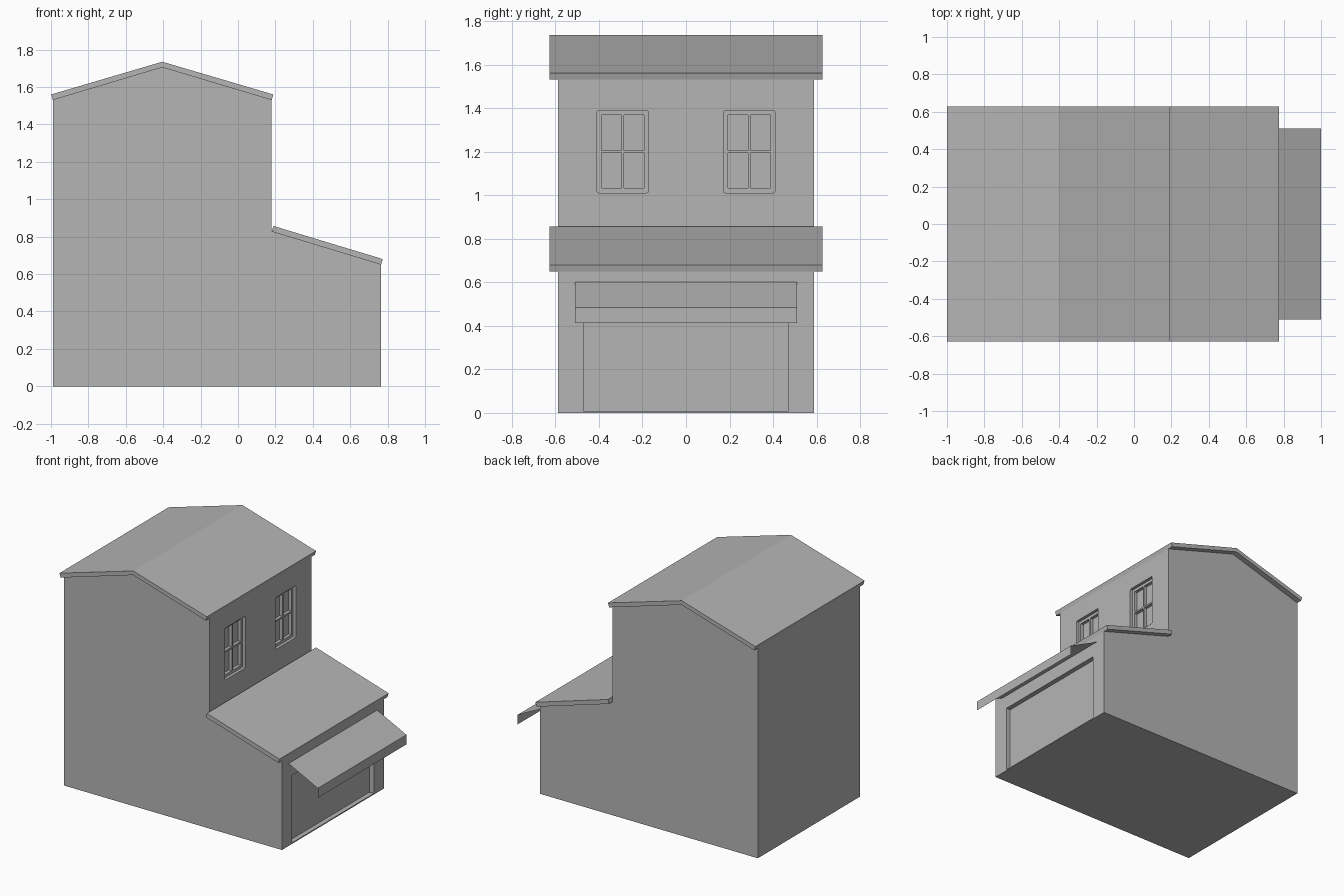
import bpy
import bmesh
from mathutils import Vector

cube = bpy.data.objects.get("Cube")
if cube:
    bpy.data.objects.remove(cube, do_unlink=True)

GREY = (0.46, 0.46, 0.46, 1)
grey = bpy.data.materials.new("plain grey")
grey.use_nodes = True
grey.diffuse_color = GREY
grey.node_tree.nodes["Principled BSDF"].inputs["Base Color"].default_value = GREY


def add_object(name, bm):
    mesh = bpy.data.meshes.new(name)
    bm.to_mesh(mesh)
    bm.free()
    mesh.materials.append(grey)
    obj = bpy.data.objects.new(name, mesh)
    bpy.context.collection.objects.link(obj)
    return obj


def prism(name, profile, half_depth):
    """Extrude an x-z outline along y, centred on y = 0."""
    bm = bmesh.new()
    face = bm.faces.new([bm.verts.new((x, -half_depth, z)) for x, z in profile])
    grown = bmesh.ops.extrude_face_region(bm, geom=[face])["geom"]
    verts = [v for v in grown if isinstance(v, bmesh.types.BMVert)]
    bmesh.ops.translate(bm, verts=verts, vec=(0, 2 * half_depth, 0))
    bmesh.ops.recalc_face_normals(bm, faces=bm.faces)
    return add_object(name, bm)


def add_box(bm, low, high):
    low, high = Vector(low), Vector(high)
    verts = bmesh.ops.create_cube(bm, size=1)["verts"]
    bmesh.ops.scale(bm, verts=verts, vec=high - low)
    bmesh.ops.translate(bm, verts=verts, vec=(low + high) / 2)


def cut(target, low, high, rounding=0):
    """Cut a box-shaped recess, optionally with softened corners."""
    bm = bmesh.new()
    add_box(bm, low, high)
    if rounding:
        along_x = [e for e in bm.edges
                   if abs(e.verts[0].co.x - e.verts[1].co.x) > 0.01]
        bmesh.ops.bevel(bm, geom=along_x, offset=rounding, segments=2,
                        profile=0.5, affect='EDGES')
    cutter = add_object("recess_cutter", bm)
    cutter.hide_render = True
    mod = target.modifiers.new("recess", 'BOOLEAN')
    mod.operation = 'DIFFERENCE'
    mod.solver = 'EXACT'
    mod.object = cutter
    bpy.context.view_layer.objects.active = target
    bpy.ops.object.modifier_apply(modifier=mod.name)
    bpy.data.objects.remove(cutter, do_unlink=True)


# Main outline
BACK, RIDGE, STEP, SHOP = -0.99, -0.405, 0.18, 0.765
EAVE, PEAK, LEAN_TOP, LEAN_LOW = 1.53, 1.705, 0.827, 0.65
WALL_Y, ROOF_Y = 0.587, 0.628
DX, DZ = 0.009, 0.03      # roof thickness, square to the slope

walls = prism("walls", [(BACK, 0), (SHOP, 0), (SHOP, LEAN_LOW), (STEP, LEAN_TOP),
                        (STEP, EAVE), (RIDGE, PEAK), (BACK, EAVE)], WALL_Y)

# Roofs
prism("main_roof", [(BACK, EAVE), (RIDGE, PEAK), (STEP, EAVE),
                    (STEP + DX, EAVE + DZ), (RIDGE, PEAK + DZ),
                    (BACK - DX, EAVE + DZ)], ROOF_Y)
prism("lower_roof", [(STEP, LEAN_TOP), (SHOP, LEAN_LOW),
                     (SHOP + DX, LEAN_LOW + DZ), (STEP + DX, LEAN_TOP + DZ)], ROOF_Y)

# Shop front recess
cut(walls, (SHOP - 0.035, -0.47, 0.008), (SHOP + 0.1, 0.47, 0.5))

# Upper windows: recess with a cross-barred frame
W, LOW, HIGH = 0.118, 1.011, 1.389
MID = (LOW + HIGH) / 2
FRAME, BAR, GLASS = 0.021, 0.006, STEP - 0.045
for side, name in ((-1, "right_window_frame"), (1, "left_window_frame")):
    y = side * 0.291
    cut(walls, (GLASS, y - W, LOW), (STEP + 0.1, y + W, HIGH), rounding=0.008)
    bm = bmesh.new()
    x0, x1 = GLASS - 0.005, STEP - 0.022
    for y0, y1, z0, z1 in (
            (-W, -W + FRAME, LOW, HIGH), (W - FRAME, W, LOW, HIGH),
            (-W + FRAME, W - FRAME, LOW, LOW + FRAME),
            (-W + FRAME, W - FRAME, HIGH - FRAME, HIGH),
            (-BAR, BAR, LOW + FRAME, HIGH - FRAME),
            (-W + FRAME, -BAR, MID - BAR, MID + BAR),
            (BAR, W - FRAME, MID - BAR, MID + BAR)):
        add_box(bm, (x0, y + y0, z0), (x1, y + y1, z1))
    add_object(name, bm)

# Awning: thin sloped sheet with a hanging valance
bm = bmesh.new()
rows = [[bm.verts.new((x, y, z)) for y in (-0.51, 0.51)]
        for x, z in ((SHOP, 0.6), (1.0, 0.483), (1.0, 0.413))]
for upper, lower in zip(rows, rows[1:]):
    bm.faces.new((upper[0], lower[0], lower[1], upper[1]))
add_object("awning", bm)
